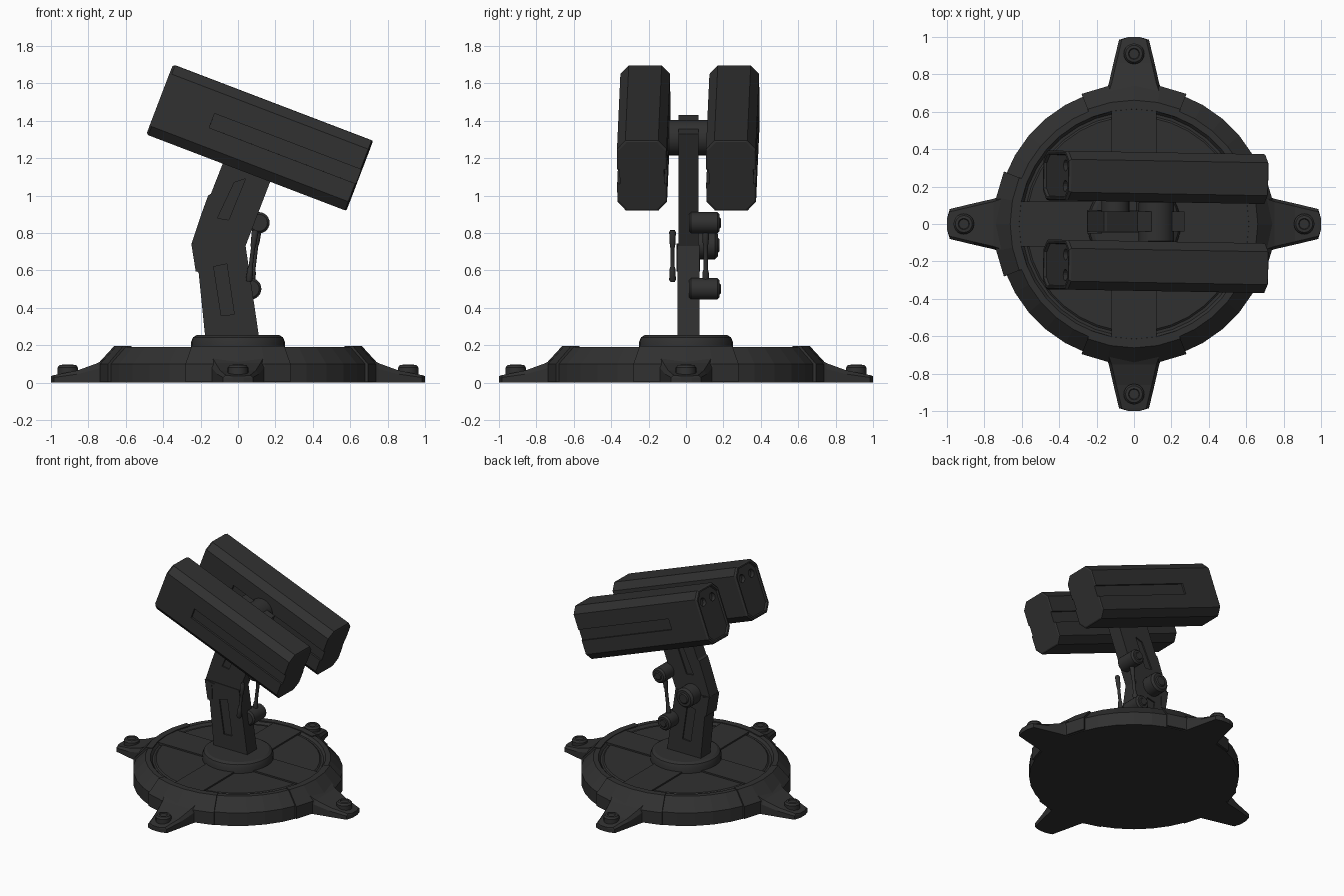
import bpy, bmesh, math
from mathutils import Matrix, Vector

if "Cube" in bpy.data.objects:
    bpy.data.objects.remove(bpy.data.objects["Cube"])


def material(name, v):
    m = bpy.data.materials.new(name)
    m.diffuse_color = (v, v, v, 1)
    m.use_nodes = True
    m.node_tree.nodes["Principled BSDF"].inputs["Base Color"].default_value = m.diffuse_color
    return m


DARK = material("dark grey metal", 0.03)


def finish(name, bm, smooth=None):
    bmesh.ops.recalc_face_normals(bm, faces=bm.faces)
    me = bpy.data.meshes.new(name)
    bm.to_mesh(me)
    bm.free()
    ob = bpy.data.objects.new(name, me)
    bpy.context.collection.objects.link(ob)
    me.materials.append(DARK)
    if smooth:
        bpy.ops.object.select_all(action='DESELECT')
        ob.select_set(True)
        bpy.context.view_layer.objects.active = ob
        bpy.ops.object.shade_smooth_by_angle(angle=math.radians(smooth))
    return ob


def loft(name, rings, smooth=None, closed=False):
    """Skin a list of equal-length point rings; cap the ends unless closed."""
    bm = bmesh.new()
    vs = [[bm.verts.new(p) for p in r] for r in rings]
    n = len(vs[0])
    pairs = list(zip(vs, vs[1:])) + ([(vs[-1], vs[0])] if closed else [])
    for a, b in pairs:
        for i in range(n):
            j = (i + 1) % n
            bm.faces.new((a[i], a[j], b[j], b[i]))
    if not closed:
        bm.faces.new(vs[0])
        bm.faces.new(vs[-1])
    return finish(name, bm, smooth)


def lathe(name, profile, segs, smooth=None, closed=False, matrix=Matrix()):
    rings = [[matrix @ Vector((r * math.cos(2 * math.pi * i / segs), r * math.sin(2 * math.pi * i / segs), z))
              for i in range(segs)] for r, z in profile]
    return loft(name, rings, smooth, closed)


def side_prism(name, pts, y0, y1):
    return loft(name, [[(x, y, z) for x, z in pts] for y in (y0, y1)])


def y_cylinder(name, x, z, r, y0, y1, b=0.012, segs=24):
    """Cylinder along y with bevelled rims."""
    m = Matrix.Translation((x, y0, z)) @ Matrix.Rotation(-math.pi / 2, 4, 'X')
    h = y1 - y0
    return lathe(name, [(r - b, 0), (r, b), (r, h - b), (r - b, h)], segs, 35, matrix=m)


def cut(ob, cutter):
    mod = ob.modifiers.new("cut", 'BOOLEAN')
    mod.object = cutter
    mod.operation = 'DIFFERENCE'
    mod.solver = 'EXACT'
    bpy.context.view_layer.objects.active = ob
    bpy.ops.object.modifier_apply(modifier=mod.name)
    bpy.data.objects.remove(cutter)


# round base: sunken floor inside a chamfered rim
lathe("base_plate", [(0.735, 0.0), (0.735, 0.1), (0.65, 0.19), (0.615, 0.19), (0.6, 0.172),
                     (0.585, 0.172), (0.575, 0.18), (0.02, 0.18)], 36)
lathe("base_hub", [(0.25, 0.17), (0.25, 0.22), (0.24, 0.243), (0.22, 0.255), (0.18, 0.255)], 32, 25)

# four-way parts: strap, rim block, foot and bolt
ARC = [(-0.01, -1), (0, 0)]
for k, side in enumerate(("right", "back", "left", "front")):
    rot = Matrix.Rotation(k * math.pi / 2, 4, 'Z')
    strap = [(0.2, 0.17), (0.63, 0.17), (0.63, 0.191), (0.2, 0.191)]
    loft(side + "_strap", [[rot @ Vector((x, y, z)) for x, z in strap] for y in (-0.12, 0.12)])
    block = [(0.6, 0.005), (0.75, 0.005), (0.75, 0.1), (0.662, 0.196), (0.615, 0.196)]
    angles = [math.radians(-22 + 44 * i / 4) for i in range(5)]
    loft(side + "_rim_block", [[rot @ Vector((r * math.cos(a), r * math.sin(a), z)) for r, z in block]
                               for a in angles])
    # foot sections: distance, half width, top height
    secs = [(0.66, 0.165, 0.16), (0.75, 0.135, 0.105), (0.86, 0.11, 0.065), (0.985, 0.08, 0.04)]
    rings = [[rot @ Vector(p) for p in ((d, -w, 0), (d, w, 0), (d, w, h * 0.7), (d, w - 0.015, h),
                                        (d, -w + 0.015, h), (d, -w, h * 0.7))] for d, w, h in secs]
    rings.append([rot @ Vector((1.0, math.copysign(0.03, p[1]), p[2])) for p in
                  ((0, -1, 0), (0, 1, 0), (0, 1, 0.026), (0, 0.9, 0.036), (0, -0.9, 0.036), (0, -1, 0.026))])
    loft(side + "_foot", rings)
    at = rot @ Matrix.Translation((0.91, 0, 0))
    lathe(side + "_foot_bolt", [(0.055, 0.02), (0.055, 0.08), (0.045, 0.094), (0.03, 0.096),
                                (0.026, 0.09), (0.01, 0.09)], 20, 35, matrix=at)

# bent arm with recessed panels on both sides
lower = side_prism("lower_arm", [(-0.175, 0.24), (0.113, 0.24), (0.04, 0.735), (-0.25, 0.745), (-0.222, 0.6),
                                 (-0.21, 0.585)], -0.045, 0.072)
upper = side_prism("upper_arm", [(-0.25, 0.74), (-0.2, 0.7), (0.03, 0.7), (0.04, 0.73), (0.27, 1.33),
                                 (0.02, 1.43), (-0.145, 1.01), (-0.16, 1.0), (-0.2, 0.89)], -0.04, 0.066)
low_panel = [(-0.13, 0.62), (-0.06, 0.635), (-0.02, 0.365), (-0.09, 0.36)]
up_panel = [(-0.02, 1.07), (0.04, 1.09), (-0.05, 0.87), (-0.11, 0.88)]
for arm, panel, front, back in ((lower, low_panel, -0.045, 0.072), (upper, up_panel, -0.04, 0.066)):
    cut(arm, side_prism("panel_cutter", panel, front - 0.05, front + 0.01))
    cut(arm, side_prism("panel_cutter", panel, back - 0.01, back + 0.05))
side_prism("elbow_guard", [(-0.25, 0.745), (-0.17, 0.73), (-0.19, 0.715), (-0.185, 0.6), (-0.226, 0.595)],
           -0.05, 0.076)

# joints and actuators beside the arm
y_cylinder("elbow_joint", -0.1, 0.735, 0.075, 0.05, 0.17, 0.015)
y_cylinder("elbow_joint_cap", -0.1, 0.735, 0.045, 0.15, 0.178)
for name, x, z in (("upper", 0.112, 0.855), ("lower", 0.068, 0.502)):
    y_cylinder(name + "_actuator_mount", x, z, 0.057, 0.015, 0.18)
    y_cylinder(name + "_actuator_cap", x, z, 0.03, 0.17, 0.186, 0.006)


def rod(name, a, b, thick, thin):
    """Rod with thick sleeves at both ends."""
    a, b = Vector(a), Vector(b)
    m = Matrix.Translation(a) @ (b - a).to_track_quat('Z', 'Y').to_matrix().to_4x4()
    h = (b - a).length
    lathe(name, [(thick * 0.7, 0), (thick, h * 0.04), (thick * 0.85, h * 0.25), (thin, h * 0.3),
                 (thin, h * 0.65), (thick * 0.8, h * 0.7), (thick, h * 0.96), (thick * 0.7, h)], 12, 35, matrix=m)


rod("back_piston", (0.068, 0.105, 0.5), (0.112, 0.105, 0.855), 0.02, 0.012)
rod("front_piston", (0.058, -0.072, 0.54), (0.092, -0.072, 0.815), 0.018, 0.011)

# pivot through the arm head
y_cylinder("head_pivot", 0.12, 1.31, 0.095, -0.1, 0.125, 0.01)
y_cylinder("head_pivot_collar", 0.12, 1.31, 0.075, -0.12, 0.14, 0.01)

# two chamfered pods, grooved along their sides, with ports in the rear
W, H = 0.133, 0.2


def section(u, inset):
    w, h, cy, cz = W - inset, H - inset, 0.045, 0.05
    return [(u, y * sy, z * sz) for sy, sz, flip in ((1, 1, 0), (-1, 1, 1), (-1, -1, 0), (1, -1, 1))
            for y, z in ([(w, h - cz), (w - cy, h)][::-1] if flip else [(w, h - cz), (w - cy, h)])]


def box(x0, x1, y0, y1, z0, z1):
    return loft("groove_cutter", [[(x, y0, z0), (x, y1, z0), (x, y1, z1), (x, y0, z1)] for x in (x0, x1)])


for name, yc in (("front_pod", -0.226), ("back_pod", 0.25)):
    pod = loft(name, [section(-0.558, 0.022), section(-0.572, 0.018), section(-0.572, 0.008), section(-0.56, 0),
                      section(0.565, 0), section(0.57, 0.008)])
    for s in (-1, 1):
        y0, y1 = sorted((s * (W - 0.014), s * (W + 0.05)))
        cut(pod, box(-0.27, 0.7, y0, y1, -0.046, 0.035))
        port = Matrix.Translation((-0.65, s * 0.055, 0.105)) @ Matrix.Rotation(math.pi / 2, 4, 'Y')
        cut(pod, lathe("port_cutter", [(0.03, 0), (0.03, 0.12)], 16, matrix=port))
    pod.location = (0.117, yc, 1.31)
    pod.rotation_euler = (0, math.radians(20.9), math.radians(-1))
